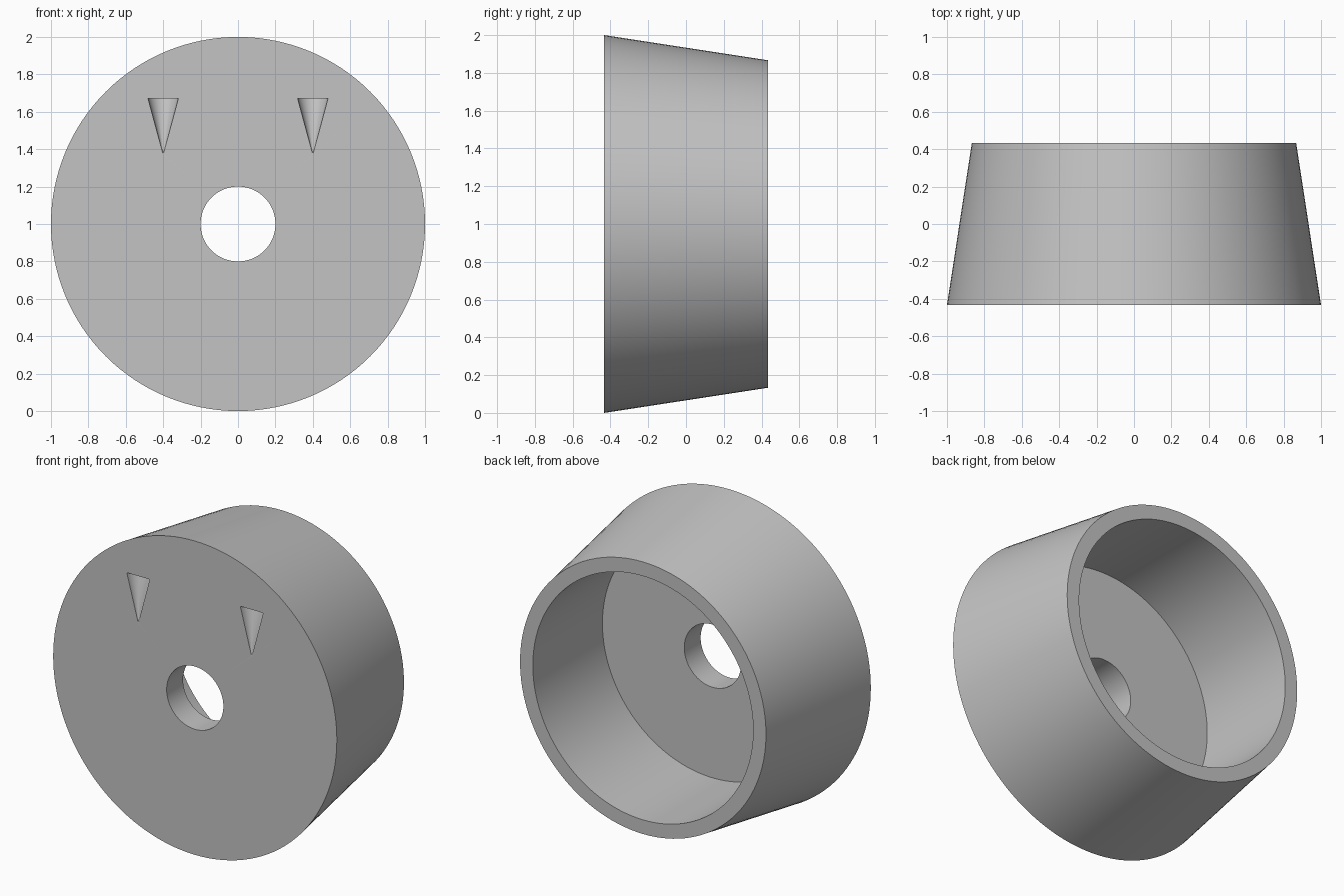
import bpy, bmesh, math
from mathutils import Matrix, Vector

cube = bpy.data.objects.get("Cube")
if cube:
    bpy.data.objects.remove(cube, do_unlink=True)

HALF = 0.433          # half depth of the cup
OUTER, REAR = 1.0, 0.867
CAVITY, HOLE = 0.777, 0.2
FLOOR = 0.165         # thickness of the front plate
SEGMENTS = 128

# Single grey material
grey = bpy.data.materials.new("plain grey")
grey.use_nodes = True
colour = (0.55, 0.55, 0.55, 1)
grey.diffuse_color = colour
grey.node_tree.nodes["Principled BSDF"].inputs["Base Color"].default_value = colour


def make_object(name, bm):
    bmesh.ops.recalc_face_normals(bm, faces=bm.faces)
    mesh = bpy.data.meshes.new(name)
    bm.to_mesh(mesh)
    bm.free()
    mesh.materials.append(grey)
    obj = bpy.data.objects.new(name, mesh)
    bpy.context.scene.collection.objects.link(obj)
    return obj


# Tapered cup: closed wall section revolved about the y axis
profile = [(HOLE, -HALF), (OUTER, -HALF), (REAR, HALF), (CAVITY, HALF),
           (CAVITY, FLOOR - HALF), (HOLE, FLOOR - HALF)]
bm = bmesh.new()
verts = [bm.verts.new((r, y, 1)) for r, y in profile]
edges = [bm.edges.new((a, b)) for a, b in zip(verts, verts[1:] + verts[:1])]
bmesh.ops.spin(bm, geom=verts + edges, cent=(0, 0, 1), axis=(0, 1, 0),
               angle=math.tau, steps=SEGMENTS, use_merge=True)
bmesh.ops.remove_doubles(bm, verts=bm.verts, dist=0.0001)
cup = make_object("tapered_cup", bm)

# Half-cone notches in the front plate, points down
bpy.context.view_layer.objects.active = cup
cup.select_set(True)
for side, x in (("right", -0.4), ("left", 0.4)):
    bm = bmesh.new()
    place = Matrix.Translation(Vector((x, -HALF - 0.0005, 1.52)))
    turn = Matrix.Rotation(math.pi / 48, 4, "Z")
    bmesh.ops.create_cone(bm, cap_ends=True, segments=48, radius1=0, radius2=0.081,
                          depth=0.3, matrix=place @ turn)
    bmesh.ops.remove_doubles(bm, verts=bm.verts, dist=0.0001)
    cutter = make_object(side + "_notch_cutter", bm)
    cutter.hide_render = True
    cut = cup.modifiers.new(side + "_notch", "BOOLEAN")
    cut.operation = "DIFFERENCE"
    cut.solver = "EXACT"
    cut.object = cutter
    bpy.ops.object.modifier_apply(modifier=cut.name)
    bpy.data.objects.remove(cutter, do_unlink=True)

# Smooth round walls, crisp rims
for obj in bpy.context.selected_objects:
    obj.select_set(obj == cup)
bpy.ops.object.shade_smooth_by_angle(angle=math.radians(30))
